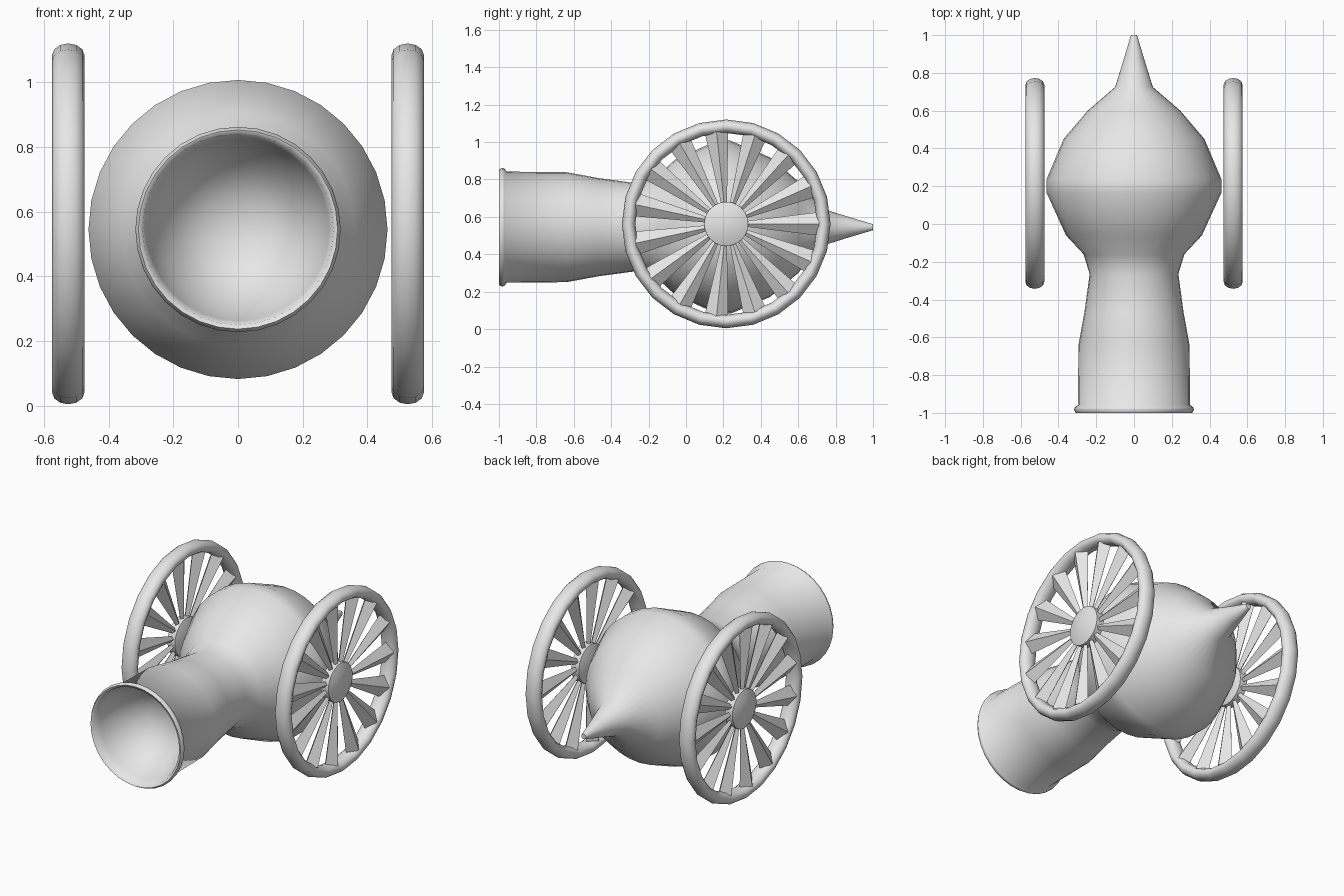
import bpy, bmesh, math

if "Cube" in bpy.data.objects:
    bpy.data.objects.remove(bpy.data.objects["Cube"])

iron = bpy.data.materials.new("light grey")
iron.diffuse_color = (0.8, 0.8, 0.8, 1)
iron.use_nodes = True
iron.node_tree.nodes["Principled BSDF"].inputs["Base Color"].default_value = iron.diffuse_color


def finish(name, bm, angle=45):
    """Turn a bmesh into a named, smooth-shaded object."""
    bmesh.ops.recalc_face_normals(bm, faces=bm.faces)
    me = bpy.data.meshes.new(name)
    bm.to_mesh(me)
    bm.free()
    me.materials.append(iron)
    ob = bpy.data.objects.new(name, me)
    bpy.context.collection.objects.link(ob)
    bpy.context.view_layer.objects.active = ob
    ob.select_set(True)
    bpy.ops.object.shade_smooth_by_angle(angle=math.radians(angle))
    ob.select_set(False)
    return ob


def lathe(bm, profile, steps, place, closed=False):
    """Revolve (along, radius) points; place(along, radius, angle) gives a position."""
    rings = []
    for a, r in profile:
        if r == 0:
            rings.append([bm.verts.new(place(a, 0, 0))] * steps)
        else:
            rings.append([bm.verts.new(place(a, r, math.tau * i / steps))
                          for i in range(steps)])
    pairs = list(zip(rings, rings[1:]))
    if closed:
        pairs.append((rings[-1], rings[0]))
    for p, q in pairs:
        for i in range(steps):
            j = (i + 1) % steps
            loop = list(dict.fromkeys((p[i], p[j], q[j], q[i])))
            bm.faces.new(loop)


# Barrel: rear spike, round belly, neck, muzzle lip and hollow bore
AXIS_Z = 0.545
barrel = [(1.0, 0), (1.0, 0.016), (0.87, 0.055), (0.725, 0.10), (0.6, 0.245),
          (0.45, 0.373), (0.238, 0.4625), (0.164, 0.4625), (-0.06, 0.36),
          (-0.16, 0.267), (-0.265, 0.235), (-0.465, 0.262), (-0.64, 0.294),
          (-0.958, 0.297), (-0.972, 0.315), (-0.985, 0.3175), (-1.0, 0.308),
          (-0.995, 0.295), (-0.94, 0.282), (-0.86, 0.25), (-0.77, 0.19),
          (-0.71, 0.11), (-0.69, 0)]
bm = bmesh.new()
lathe(bm, barrel, 32, lambda a, r, t: (r * math.sin(t), a, AXIS_Z + r * math.cos(t)))
finish("barrel", bm, 60)

# Wheels
WX, WY, WZ = 0.525, 0.215, 0.5625
SPOKES = 15
for side, label in ((1, "right"), (-1, "left")):
    def place(a, r, t):
        return (side * (WX + a), WY + r * math.cos(t), WZ + r * math.sin(t))

    # Rim: oval section ring
    section = [(0.05 * math.cos(math.tau * k / 12), 0.522 + 0.036 * math.sin(math.tau * k / 12))
               for k in range(12)]
    bm = bmesh.new()
    lathe(bm, section, 24, place, closed=True)
    finish(label + "_wheel_rim", bm, 60)

    # Hub: shallow domed disc
    bm = bmesh.new()
    lathe(bm, [(-0.048, 0), (-0.043, 0.07), (-0.025, 0.118), (0.025, 0.118),
               (0.043, 0.07), (0.048, 0)], 24, place)
    finish(label + "_wheel_hub", bm, 60)

    # Spokes: four-sided bars that flare out towards the rim
    bm = bmesh.new()
    for s in range(SPOKES):
        t = math.tau * s / SPOKES
        c, sn = math.cos(t), math.sin(t)
        rings = []
        for r, w, d in ((0.09, 0.013, 0.012), (0.495, 0.063, 0.043)):
            rings.append([bm.verts.new((side * (WX + dx), WY + r * c - dw * sn,
                                        WZ + r * sn + dw * c))
                          for dx, dw in ((d, 0), (0, w), (-d, 0), (0, -w))])
        for i in range(4):
            j = (i + 1) % 4
            bm.faces.new((rings[0][i], rings[0][j], rings[1][j], rings[1][i]))
        bm.faces.new(rings[0])
        bm.faces.new(rings[1])
    finish(label + "_wheel_spokes", bm, 40)
